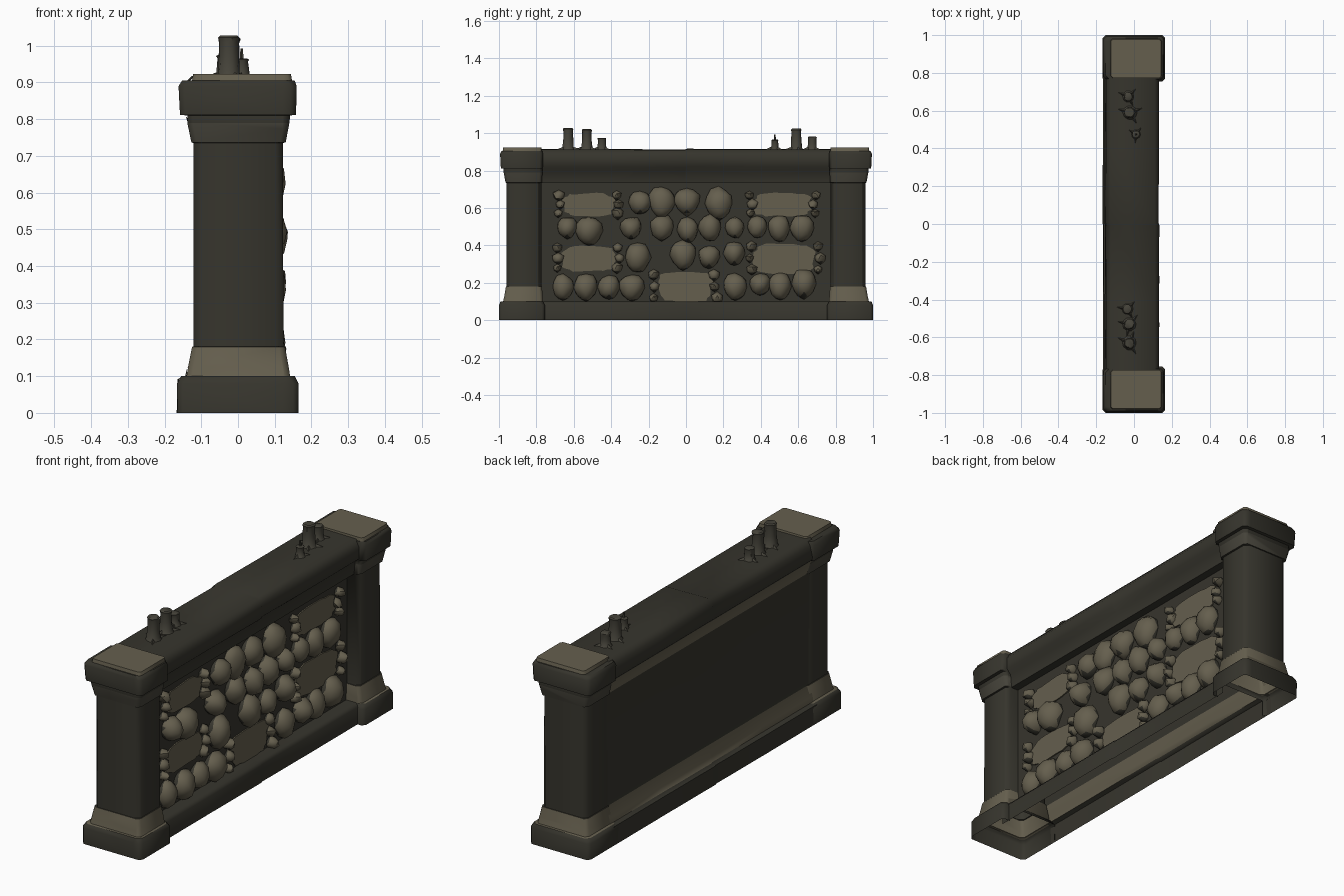
import bpy, bmesh, math, random
from mathutils import Vector

if "Cube" in bpy.data.objects:
    bpy.data.objects.remove(bpy.data.objects["Cube"])

random.seed(4)


def material(name, rgb):
    m = bpy.data.materials.new(name)
    m.diffuse_color = (*rgb, 1)
    m.use_nodes = True
    m.node_tree.nodes["Principled BSDF"].inputs["Base Color"].default_value = m.diffuse_color
    return m


DARK = material("dark stone", (0.037, 0.035, 0.026))
MID = material("weathered stone", (0.060, 0.056, 0.042))
LIGHT = material("light stone", (0.130, 0.114, 0.076))
MATS = [DARK, MID, LIGHT]


def finish(bm, name, rule=None, angle=40):
    """Turn a bmesh into an object; rule(face) gives the material slot."""
    bmesh.ops.recalc_face_normals(bm, faces=bm.faces)
    bm.normal_update()
    if rule:
        for f in bm.faces:
            f.material_index = rule(f)
    me = bpy.data.meshes.new(name)
    bm.to_mesh(me)
    bm.free()
    for m in MATS:
        me.materials.append(m)
    ob = bpy.data.objects.new(name, me)
    bpy.context.collection.objects.link(ob)
    bpy.ops.object.select_all(action='DESELECT')
    ob.select_set(True)
    bpy.context.view_layer.objects.active = ob
    bpy.ops.object.shade_smooth_by_angle(angle=math.radians(angle))
    return ob


def bridge(bm, rings, closed):
    for a, b in zip(rings, rings[1:]):
        n = len(a)
        for i in range(n if closed else n - 1):
            j = (i + 1) % n
            bm.faces.new((a[i], a[j], b[j], b[i]))


# Wall body: one (x, z) profile swept along y, open underneath
PROFILE = [(0.13, 0), (0.13, 0.085), (0.118, 0.1), (0.06, 0.1), (0.06, 0.735),
           (0.10, 0.735), (0.108, 0.80), (0.13, 0.82), (0.132, 0.88), (0.11, 0.912),
           (-0.125, 0.915), (-0.148, 0.89), (-0.155, 0.82), (-0.14, 0.805),
           (-0.122, 0.74), (-0.12, 0.18), (-0.138, 0.125), (-0.142, 0.1),
           (-0.163, 0.092), (-0.165, 0)]


def wall():
    bm = bmesh.new()
    rings = []
    for y, step in ((-0.8, 0), (-0.4, 0), (-0.005, 0.002), (0.005, -0.002), (0.4, 0), (0.8, 0)):
        ring = []
        for x, z in PROFILE:
            s = step if abs(x) > 0.1 and not 0.11 < z < 0.8 else 0
            ring.append(bm.verts.new((x + s, y, z - s if z > 0.8 else z)))
        rings.append(ring)
    bridge(bm, rings, False)

    def rule(f):
        c = f.calc_center_median()
        if c.x < -0.11 and (0.1 < c.z < 0.18 or 0.735 < c.z < 0.81):
            return 2
        return 0
    finish(bm, "wall_body", rule, 60)


wall()

# Pillars: stacked chamfered rings (z, x min, x max, y min, y max, corner)
RINGS = [(0, -0.165, 0.165, 0.755, 1.0, 0.015), (0.08, -0.166, 0.165, 0.755, 1.0, 0.015),
         (0.1, -0.155, 0.155, 0.765, 0.992, 0.02), (0.1, -0.14, 0.142, 0.765, 0.978, 0.015),
         (0.125, -0.136, 0.138, 0.766, 0.972, 0.015), (0.18, -0.125, 0.128, 0.77, 0.963, 0.015),
         (0.181, -0.121, 0.124, 0.772, 0.961, 0.02), (0.735, -0.121, 0.122, 0.772, 0.961, 0.02),
         (0.737, -0.127, 0.13, 0.77, 0.965, 0.015), (0.79, -0.138, 0.14, 0.768, 0.975, 0.015),
         (0.81, -0.138, 0.142, 0.768, 0.975, 0.015), (0.812, -0.158, 0.158, 0.766, 0.99, 0.015),
         (0.89, -0.162, 0.16, 0.765, 0.994, 0.015), (0.906, -0.152, 0.154, 0.768, 0.986, 0.02),
         (0.906, -0.125, 0.147, 0.772, 0.98, 0.01), (0.923, -0.122, 0.144, 0.774, 0.977, 0.01)]


def pillar(name, side):
    bm = bmesh.new()
    rings = []
    for z, x0, x1, y0, y1, c in RINGS:
        pts = [(x0 + c, y0), (x1 - c, y0), (x1, y0 + c), (x1, y1 - c),
               (x1 - c, y1), (x0 + c, y1), (x0, y1 - c), (x0, y0 + c)]
        rings.append([bm.verts.new((x, y * side, z)) for x, y in pts])
    bridge(bm, rings, True)
    bm.faces.new(rings[-1])
    bmesh.ops.recalc_face_normals(bm, faces=bm.faces)
    # open the hollow base towards the wall
    bmesh.ops.bisect_plane(bm, geom=bm.verts[:] + bm.edges[:] + bm.faces[:],
                           plane_co=(0.122, 0, 0), plane_no=(1, 0, 0))
    inner = [f for f in bm.faces if f.calc_center_median().z < 0.1
             and f.calc_center_median().x < 0.122 and abs(f.calc_center_median().y) < 0.78
             and f.normal.y * side < -0.9]
    bmesh.ops.delete(bm, geom=inner, context='FACES')

    def rule(f):
        z = f.calc_center_median().z
        if 0.1 < z < 0.1805 or z > 0.9061:
            return 2
        return 1 if 0.737 < z < 0.8 else 0
    finish(bm, name, rule, 50)


pillar("left_pillar", -1)
pillar("right_pillar", 1)


# Rubble stones: jittered spheres that bulge out of the recessed panel
def stone(bm, y, z, w, h, depth, sub=2):
    for v in bmesh.ops.create_icosphere(bm, subdivisions=sub, radius=1)['verts']:
        p = v.co * random.uniform(0.93, 1.08)
        # narrower at the foot
        taper = 1 + 0.16 * p.z
        v.co = Vector((0.062 + p.x * depth, y + p.y * w * taper, z + p.z * h))


ROWS = [(0.635, [(-0.246, .06), (-0.13, .07), (0.005, .07), (0.175, .07)]),
        (0.485, [(-0.636, .055), (-0.52, .072), (-0.294, .056), (-0.13, .062), (0.01, .056),
                 (0.128, .06), (0.262, .05), (0.38, .054), (0.497, .06), (0.62, .065)]),
        (0.345, [(-0.257, .068), (-0.016, .07), (0.123, .056), (0.257, .056)]),
        (0.185, [(-0.658, .056), (-0.535, .064), (-0.412, .06), (-0.289, .066),
                 (0.262, .064), (0.396, .055), (0.503, .06), (0.631, .065)])]

bm = bmesh.new()
for z, items in ROWS:
    for y, w in items:
        stone(bm, y, z + random.uniform(-.012, .012), w, w * random.uniform(1.05, 1.25),
              random.uniform(0.055, 0.075))

# Flat render patches (y, z, half width, half height) with pebbles at both ends
PATCHES = [(-0.52, 0.617, 0.14, 0.062), (0.515, 0.617, 0.16, 0.062), (-0.52, 0.33, 0.15, 0.07),
           (0.525, 0.33, 0.17, 0.08), (-0.005, 0.178, 0.15, 0.08)]
for y, z, w, h in PATCHES:
    for s in (-1, 1):
        for t in (-0.75, 0, 0.8):
            r = random.uniform(0.022, 0.034)
            stone(bm, y + s * (w + 0.012) + random.uniform(-.012, .012), z + t * h, r, r,
                  random.uniform(0.035, 0.05), 1)


def stone_rule(f):
    # dark undersides and buried rims
    return 0 if f.normal.z < -0.8 or f.calc_center_median().x < 0.066 else 2


finish(bm, "rubble_stones", stone_rule, 50)

bm = bmesh.new()
for y, z, w, h in PATCHES:
    loop = []
    for i in range(26):
        a = math.tau * i / 26
        c, s = math.cos(a), math.sin(a)
        k = random.uniform(0.9, 1.06)
        loop.append(bm.verts.new((0.067,
                                  y + w * k * math.copysign(abs(c) ** 0.6, c),
                                  z + h * k * math.copysign(abs(s) ** 0.6, s))))
    f = bm.faces.new(loop)
    ext = bmesh.ops.extrude_face_region(bm, geom=[f])
    for v in [g for g in ext['geom'] if isinstance(g, bmesh.types.BMVert)]:
        v.co.x = 0.061
finish(bm, "render_patches", lambda f: 2)


# Candles: flared stubs with wax runs spreading over the coping
def candle(bm, x, y, top, r):
    base = 0.91
    rings = []
    for t, k in ((0, 1.45), (0.12, 1.12), (0.5, 1.0), (0.85, 0.95), (0.95, 1.05), (1, 0.85)):
        ring = []
        for i in range(10):
            a = math.tau * i / 10
            rr = r * k * random.uniform(0.94, 1.06)
            ring.append(bm.verts.new((x + rr * math.cos(a), y + rr * math.sin(a),
                                      base + (top - base) * t)))
        rings.append(ring)
    bridge(bm, rings, True)
    bm.faces.new(rings[-1])
    for i in range(3):
        a = math.tau * (i + random.uniform(0.1, 0.7)) / 3
        d, n = Vector((math.cos(a), math.sin(a), 0)), Vector((-math.sin(a), math.cos(a), 0))
        o = Vector((x, y, 0.914))
        p = [bm.verts.new(q) for q in (o + n * r * .6, o - n * r * .6,
                                       o + d * r * 2.5, o + d * r * .9 + Vector((0, 0, .015)))]
        bm.faces.new((p[0], p[3], p[2]))
        bm.faces.new((p[1], p[2], p[3]))


bm = bmesh.new()
for c in ((-0.025, -0.63, 1.028, 0.028), (-0.025, -0.53, 1.022, 0.027), (-0.035, -0.45, 0.975, 0.023),
          (0.01, 0.475, 0.965, 0.019), (-0.022, 0.59, 1.024, 0.028), (-0.03, 0.675, 0.982, 0.023)):
    candle(bm, *c)
# short wick on the smallest candle
wick = bmesh.ops.create_cone(bm, segments=6, radius1=0.006, radius2=0.004, depth=0.03, cap_ends=True)
for v in wick['verts']:
    v.co += Vector((0.01, 0.475, 0.977))
finish(bm, "candles", lambda f: 1, 45)
